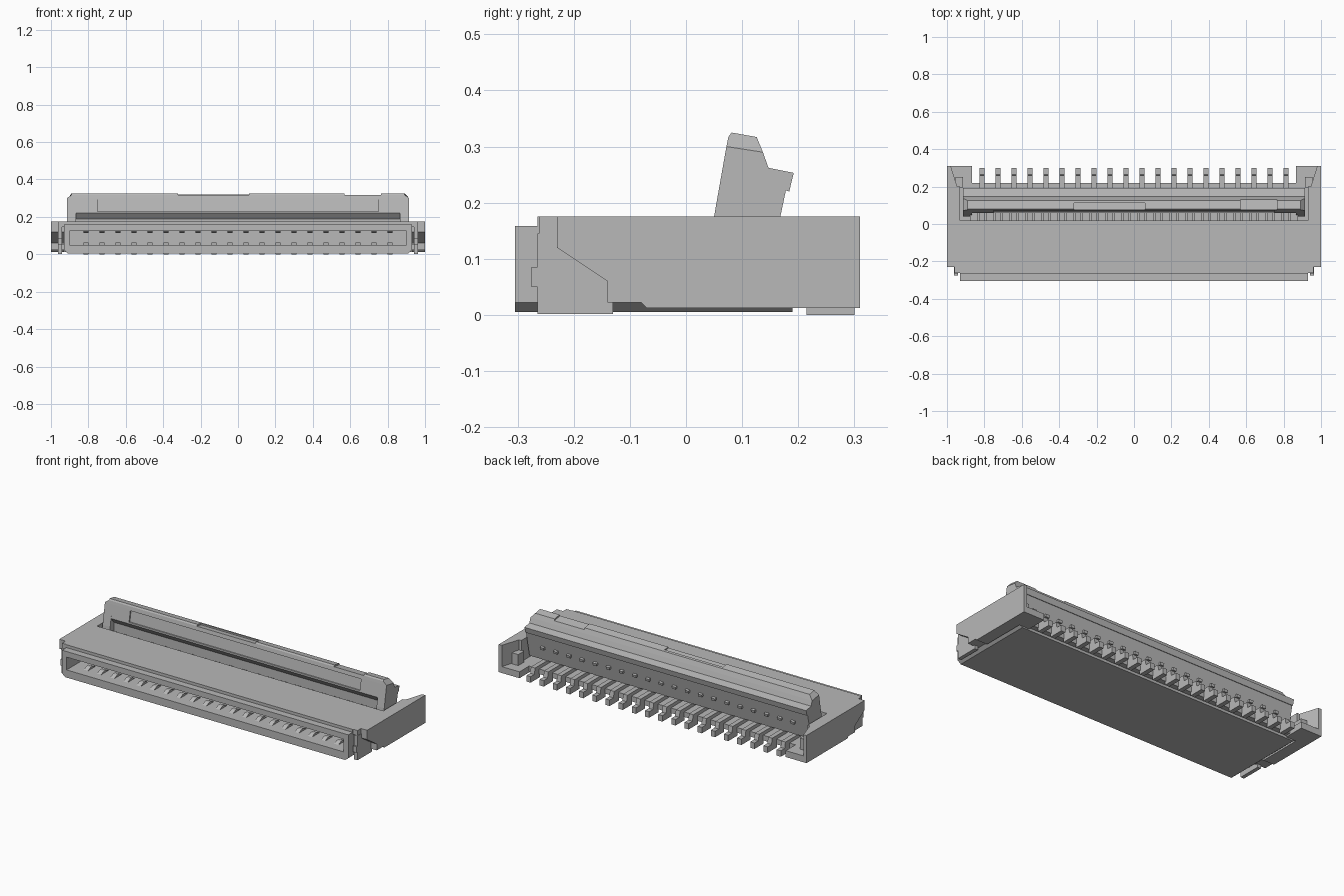
import bpy, bmesh, math
from mathutils import Vector

if "Cube" in bpy.data.objects:
    bpy.data.objects.remove(bpy.data.objects["Cube"], do_unlink=True)

grey = bpy.data.materials.new("connector grey")
grey.use_nodes = True
grey.diffuse_color = (0.48, 0.48, 0.48, 1)
grey.node_tree.nodes["Principled BSDF"].inputs["Base Color"].default_value = (0.48, 0.48, 0.48, 1)


def finish(name, bm):
    bmesh.ops.recalc_face_normals(bm, faces=bm.faces)
    mesh = bpy.data.meshes.new(name)
    bm.to_mesh(mesh)
    bm.free()
    mesh.materials.append(grey)
    obj = bpy.data.objects.new(name, mesh)
    bpy.context.collection.objects.link(obj)
    return obj


def add_prism(bm, points, axis, a, b):
    """Extrude a 2D outline along an axis; x takes (y,z), y takes (x,z), z takes (x,y)."""
    def place(p, t):
        return {"x": (t, p[0], p[1]), "y": (p[0], t, p[1]), "z": (p[0], p[1], t)}[axis]
    low = [bm.verts.new(place(p, a)) for p in points]
    high = [bm.verts.new(place(p, b)) for p in points]
    bm.faces.new(low)
    bm.faces.new(high)
    n = len(points)
    for i in range(n):
        j = (i + 1) % n
        bm.faces.new((low[i], low[j], high[j], high[i]))


def rect(u0, u1, v0, v1):
    return [(u0, v0), (u1, v0), (u1, v1), (u0, v1)]


def prism(name, points, axis, a, b):
    bm = bmesh.new()
    add_prism(bm, points, axis, a, b)
    return finish(name, bm)


def box(name, x0, x1, y0, y1, z0, z1):
    return prism(name, rect(x0, x1, y0, y1), "z", z0, z1)


def pair(name, points, axis, a, b):
    """Make a left part and its mirrored right part."""
    for side, s in (("left", 1), ("right", -1)):
        if axis == "x":
            prism(f"{side}_{name}", points, axis, s * a, s * b)
        else:
            prism(f"{side}_{name}", [(s * u, v) for u, v in points], axis, a, b)


def cut(target, cutters):
    for c in cutters:
        mod = target.modifiers.new("cut", "BOOLEAN")
        mod.object = c
        mod.operation = "DIFFERENCE"
        mod.solver = "EXACT"
        c.hide_render = True
        bpy.context.view_layer.objects.active = target
        bpy.ops.object.modifier_apply(modifier=mod.name)
        bpy.data.objects.remove(c, do_unlink=True)


# Housing floor with chamfered underside, and its rear ledge
prism("housing_floor", [(-0.91, 0.005), (0.91, 0.005), (0.93, 0.022), (0.93, 0.05),
                        (-0.93, 0.05), (-0.93, 0.022)], "y", -0.305, 0.19)
box("rear_ledge", -0.93, 0.93, 0.17, 0.22, 0.02, 0.05)

# Housing roof with stepped front lip, and the wall behind the slot
prism("housing_roof", [(-0.305, 0.125), (-0.305, 0.158), (-0.265, 0.158), (-0.265, 0.175),
                       (0.02, 0.175), (0.02, 0.125)], "x", -0.93, 0.93)
box("slot_back_wall", -0.93, 0.93, -0.03, 0.01, 0.04, 0.14)

# Slot cheeks and side blocks
pair("slot_cheek", [(-0.305, 0.022), (-0.305, 0.158), (0.0, 0.158), (0.0, 0.022)], "x", 0.90, 0.93)
pair("side_block", [(-0.23, 0.175), (-0.23, 0.12), (-0.14, 0.06), (-0.14, 0.0225),
                    (-0.08, 0.0225), (-0.07, 0.0125), (0.2, 0.0125), (0.2, 0.175)], "x", 0.93, 1.0)

# Rear wings: tapered outer wall, low foot and lever pivot
pair("rear_wing", [(0.945, 0.2), (1.0, 0.2), (1.0, 0.31), (0.98, 0.31)], "z", 0.0125, 0.175)
pair("rear_foot", rect(0.865, 0.99, 0.19, 0.31), "z", 0.0125, 0.05)
pair("lever_pivot", rect(0.915, 0.955, 0.195, 0.25), "z", 0.05, 0.115)

# Front fixing plates
pair("fixing_plate", [(-0.265, 0.002), (-0.13, 0.002), (-0.13, 0.065), (-0.23, 0.145),
                      (-0.265, 0.145), (-0.265, 0.085), (-0.275, 0.085), (-0.275, 0.05),
                      (-0.265, 0.05)], "x", 0.94, 0.962)
pair("fixing_plate_bridge", rect(-0.25, -0.15, 0.05, 0.06), "x", 0.925, 0.945)
pair("front_shoulder", rect(-0.262, -0.22, 0.145, 0.175), "x", 0.925, 0.96)

# Terminals: solder tails, upper beams, slot bumps and lever bumps
PITCH, COUNT = 0.0856, 20
tails, beams, bumps, nubs = (bmesh.new() for _ in range(4))
for i in range(COUNT):
    x = (i - (COUNT - 1) / 2) * PITCH
    add_prism(tails, [(0.215, 0.0), (0.30, 0.0), (0.30, 0.035), (0.265, 0.035), (0.258, 0.07),
                      (0.03, 0.07), (0.03, 0.045), (0.215, 0.045)], "x", x - 0.0135, x + 0.0135)
    add_prism(beams, [(0.0, 0.10), (0.0, 0.135), (0.075, 0.14), (0.09, 0.12), (0.075, 0.10)],
              "x", x - 0.0135, x + 0.0135)
    for z, h in ((0.05, 0.012), (0.125, -0.01)):
        add_prism(bumps, [(-0.25, z), (-0.225, z + h), (-0.205, z + h), (-0.18, z)],
                  "x", x - 0.0135, x + 0.0135)
    add_prism(nubs, [(0.13, 0.15), (0.175, 0.14), (0.178, 0.155), (0.13, 0.165)],
              "x", x - 0.012, x + 0.012)
finish("solder_tails", tails)
finish("upper_contact_beams", beams)
finish("slot_contact_bumps", bumps)
finish("lever_contact_nubs", nubs)

# Comb ribs between the upper beams
ribs = bmesh.new()
for i in range(COUNT + 1):
    x = (i - COUNT / 2) * PITCH
    add_prism(ribs, rect(0.0, 0.065, 0.045, 0.15), "x", x - 0.02, x + 0.02)
finish("comb_ribs", ribs)

# Locking lever: middle with an undercut front edge
lever_back = [(0.184, 0.22), (0.192, 0.253), (0.147, 0.262), (0.137, 0.29), (0.072, 0.30)]
lever = prism("lever_middle", [(0.0585, 0.222), (0.085, 0.19), (0.085, 0.07), (0.146, 0.07),
                               (0.178, 0.222)] + lever_back, "x", -0.866, 0.866)
# Sunken panel on the leaning front face
cut(lever, [prism("panel_cutter", [(0.0, 0.23), (0.068, 0.23), (0.079, 0.294), (0.0, 0.294)],
                  "x", -0.75, 0.75)])

# Lever end arms reaching down into the housing
pair("lever_arm", [(0.05, 0.175), (0.04, 0.08), (0.146, 0.07), (0.178, 0.222)] + lever_back,
     "x", 0.866, 0.915)

# Lever crest with chamfered ends and two shallow notches
bm = bmesh.new()
add_prism(bm, [(0.072, 0.30), (0.0755, 0.317), (0.081, 0.325), (0.126, 0.317), (0.137, 0.29)],
          "x", -0.915, 0.915)
for v in bm.verts:
    if v.co.z > 0.31:
        v.co.x -= math.copysign(0.024, v.co.x)
crest = finish("lever_crest", bm)
cut(crest, [prism("notch_cutter", [(0.05, 0.32), (0.112, 0.311), (0.112, 0.36), (0.05, 0.36)],
                  "x", -0.32, 0.06),
            prism("notch_cutter", [(0.05, 0.321), (0.16, 0.303), (0.16, 0.36), (0.05, 0.36)],
                  "x", 0.57, 0.765)])
